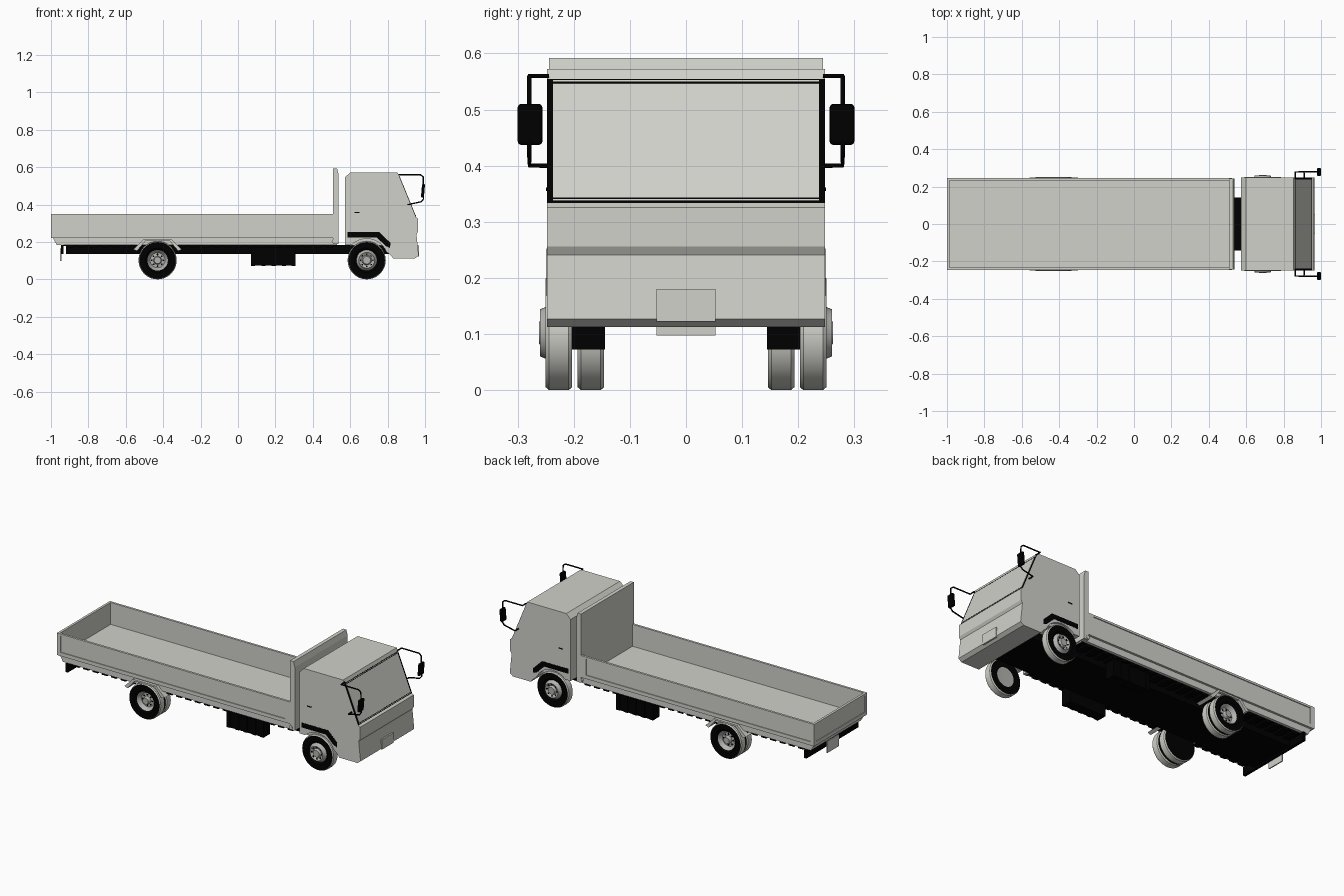
import bpy, bmesh, math
from mathutils import Vector

cube = bpy.data.objects.get("Cube")
if cube:
    bpy.data.objects.remove(cube, do_unlink=True)


def material(name, rgb):
    m = bpy.data.materials.new(name)
    m.use_nodes = True
    m.diffuse_color = (*rgb, 1)
    m.node_tree.nodes["Principled BSDF"].inputs["Base Color"].default_value = (*rgb, 1)
    return m


BODY = material("warm light grey", (0.64, 0.64, 0.595))
BLACK = material("black", (0.0, 0.0, 0.0))
METAL = material("wheel grey", (0.45, 0.45, 0.43))


def finish(name, bm, mats, smooth=False):
    bmesh.ops.remove_doubles(bm, verts=bm.verts, dist=1e-5)
    bmesh.ops.recalc_face_normals(bm, faces=bm.faces)
    me = bpy.data.meshes.new(name)
    bm.to_mesh(me)
    bm.free()
    for m in mats:
        me.materials.append(m)
    ob = bpy.data.objects.new(name, me)
    bpy.context.collection.objects.link(ob)
    if smooth:
        bpy.ops.object.select_all(action='DESELECT')
        ob.select_set(True)
        bpy.context.view_layer.objects.active = ob
        bpy.ops.object.shade_smooth_by_angle(angle=math.radians(35))
    return ob


def prism(name, pts, y0, y1, mat, bevel=0):
    """Extrude an x-z outline from y0 to y1."""
    bm = bmesh.new()
    a = [bm.verts.new((x, y0, z)) for x, z in pts]
    b = [bm.verts.new((x, y1, z)) for x, z in pts]
    bm.faces.new(a)
    bm.faces.new(b[::-1])
    for i in range(len(pts)):
        j = (i + 1) % len(pts)
        bm.faces.new((a[i], b[i], b[j], a[j]))
    ob = finish(name, bm, [mat])
    if bevel:
        mod = ob.modifiers.new("bevel", 'BEVEL')
        mod.width, mod.segments = bevel, 2


def box(name, x0, x1, y0, y1, z0, z1, mat):
    prism(name, [(x0, z0), (x1, z0), (x1, z1), (x0, z1)], y0, y1, mat)


def lathe(name, cx, cz, profile, mats, side, n=36):
    """Spin (radius, y, material index) points about the axle."""
    bm = bmesh.new()
    rings = []
    for r, y, _ in profile:
        rings.append([bm.verts.new((cx + r * math.cos(t), side * y, cz + r * math.sin(t)))
                      for t in (2 * math.pi * k / n for k in range(n))])
    for i in range(len(rings) - 1):
        for k in range(n):
            j = (k + 1) % n
            f = bm.faces.new((rings[i][k], rings[i][j], rings[i + 1][j], rings[i + 1][k]))
            f.material_index = profile[i][2]
    bmesh.ops.dissolve_degenerate(bm, dist=1e-6, edges=bm.edges)
    finish(name, bm, mats, True)


def tube(name, pts, radius, mat):
    cu = bpy.data.curves.new(name, 'CURVE')
    cu.dimensions = '3D'
    cu.bevel_depth, cu.bevel_resolution, cu.use_fill_caps = radius, 1, True
    sp = cu.splines.new('POLY')
    sp.points.add(len(pts) - 1)
    for p, co in zip(sp.points, pts):
        p.co = (*co, 1)
    cu.materials.append(mat)
    ob = bpy.data.objects.new(name, cu)
    bpy.context.collection.objects.link(ob)


# Cab shell with the wheel arch cut into its outline
FX, RX, WZ = 0.688, -0.43, 0.102
arch = [(FX + 0.115 * math.cos(math.radians(a)), WZ + 0.115 * math.sin(math.radians(a)))
        for a in range(134, 14, -10)]
cab = [(0.572, 0.545), (0.572, 0.185)] + arch + [
    (0.815, 0.13), (0.83, 0.112), (0.946, 0.112), (0.966, 0.127),
    (0.954, 0.241), (0.963, 0.256), (0.963, 0.325), (0.951, 0.333), (0.853, 0.572), (0.6, 0.572)]
prism("cab", cab, -0.248, 0.248, BODY)
box("wheel_housing", 0.6, 0.8, -0.235, 0.235, 0.182, 0.225, BODY)
box("front_plate", 0.957, 0.969, -0.053, 0.053, 0.122, 0.18, BODY)

# Windscreen: black surround plate with a pane on top
low, high = Vector((0.951, 0.333)), Vector((0.853, 0.572))
up = (high - low).normalized()
out = Vector((up.y, -up.x))


def screen(name, t0, t1, d0, d1, w, mat):
    pts = [low + up * t0 + out * d0, low + up * t0 + out * d1,
           low + up * t1 + out * d1, low + up * t1 + out * d0]
    prism(name, [tuple(p) for p in pts], -w, w, mat)


screen("windscreen_surround", 0.0, 0.239, -0.003, 0.0012, 0.2478, BLACK)
screen("windscreen_pane", 0.004, 0.236, 0.0, 0.0026, 0.237, BODY)
for t, part in ((0.007, "lower"), (0.230, "upper")):
    screen("windscreen_seal_" + part, t, t + 0.003, 0.001, 0.0032, 0.237, BLACK)

# Chassis with cross members that show below the bed
box("chassis_frame", -0.92, 0.84, -0.142, 0.142, 0.135, 0.184, BLACK)
box("bed_underside", -0.94, 0.53, -0.216, 0.216, 0.179, 0.186, BLACK)
for k in range(24):
    x = -0.91 + k * 0.06
    box(f"cross_member_{k}", x, x + 0.035, -0.216, 0.216, 0.168, 0.182, BLACK)
box("rear_bumper", -0.947, -0.932, -0.24, 0.24, 0.135, 0.185, BLACK)
box("rear_plate", -0.951, -0.945, -0.053, 0.053, 0.097, 0.165, BODY)

# Cargo bed
prism("bed_floor", [(-0.97, 0.185), (-0.99, 0.222), (0.53, 0.222), (0.53, 0.185)], -0.232, 0.232, BODY)
box("tailgate", -0.996, -0.986, -0.24, 0.24, 0.222, 0.35, BODY)
prism("headboard", [(0.508, 0.19), (0.508, 0.592), (0.53, 0.592), (0.538, 0.56), (0.538, 0.19)],
      -0.244, 0.244, BODY)
for y0, y1, z0, z1, part in ((-0.245, 0.245, 0.222, 0.243, "lower"), (-0.245, 0.245, 0.338, 0.35, "upper"),
                             (-0.245, -0.225, 0.243, 0.338, "right"), (0.225, 0.245, 0.243, 0.338, "left")):
    box("tailgate_border_" + part, -1.0, -0.99, y0, y1, z0, z1, BODY)

# Parts on both sides
mirror_path = [(0.862, 0.244, 0.56), (0.862, 0.279, 0.56), (0.975, 0.279, 0.56),
               (0.99, 0.279, 0.548), (0.992, 0.279, 0.43), (0.98, 0.279, 0.415),
               (0.91, 0.279, 0.40), (0.91, 0.244, 0.40)]
# radius, y, and material of the band that follows
tyre = [(0.055, 0.241, 1), (0.066, 0.25, 1), (0.097, 0.25, 0), (0.102, 0.244, 0),
        (0.102, 0.209, 0), (0.097, 0.203, 1), (0.055, 0.205, 2), (0, 0.206, 2)]
front_hub = [(0, 0.262, 2), (0.02, 0.262, 2), (0.026, 0.25, 2), (0.042, 0.26, 2), (0.046, 0.25, 2)]
rear_hub = [(0, 0.242, 2), (0.018, 0.242, 2), (0.022, 0.222, 2), (0.04, 0.22, 2), (0.052, 0.236, 2)]
MATS = [BODY, BLACK, METAL]

for s, tag in ((1, "left"), (-1, "right")):
    # Bed side board: panel with a raised border
    box("side_board_" + tag, -0.994, 0.51, s * 0.232, s * 0.24, 0.222, 0.35, BODY)
    for x0, x1, z0, z1, part in ((-1, 0.51, 0.222, 0.243, "lower"), (-1, 0.51, 0.338, 0.35, "upper"),
                                 (-1, -0.975, 0.243, 0.338, "rear"), (0.475, 0.51, 0.243, 0.338, "front")):
        box(f"side_border_{part}_{tag}", x0, x1, s * 0.235, s * 0.245, z0, z1, BODY)
    lathe("rope_hook_" + tag, 0.512, 0.203, [(0, 0.246, 0), (0.011, 0.246, 0), (0.011, 0.225, 0), (0, 0.225, 0)],
          MATS, s, 12)

    # Wheels
    lathe("front_wheel_" + tag, FX, WZ, front_hub + tyre, MATS, s)
    lathe("rear_outer_wheel_" + tag, RX, WZ, rear_hub + tyre, MATS, s)
    lathe("rear_inner_wheel_" + tag, RX, WZ,
          [(0, 0.185, 1)] + [(r, y - 0.057, min(m, 1)) for r, y, m in tyre], MATS, s)
    for cx, y, rr, label in ((FX, 0.2565, 0.034, "front"), (RX, 0.223, 0.031, "rear")):
        for k in range(8):
            a = 2 * math.pi * k / 8
            lathe(f"{label}_wheel_hole_{tag}_{k}", cx + rr * math.cos(a), WZ + rr * math.sin(a),
                  [(0, y, 1), (0.005, y, 1), (0.005, y - 0.006, 1), (0, y - 0.006, 1)], MATS, s, 8)

    # Rear mudguard ribbon over the twin wheels
    prism("rear_mudguard_" + tag,
          [(-0.56, 0.16), (-0.505, 0.214), (-0.355, 0.214), (-0.30, 0.16), (-0.32, 0.152),
           (-0.365, 0.205), (-0.495, 0.205), (-0.54, 0.152)], s * 0.14, s * 0.249, BODY)

    # Black arch trim and door handle on the cab side
    prism("arch_trim_" + tag,
          [(0.585, 0.224), (0.585, 0.252), (0.757, 0.252), (0.815, 0.195), (0.813, 0.168),
           (0.79, 0.178), (0.742, 0.224)], s * 0.244, s * 0.249, BLACK)
    box("door_handle_" + tag, 0.622, 0.65, s * 0.245, s * 0.2495, 0.355, 0.361, BLACK)

    # Side tank with ribs
    box("side_tank_" + tag, 0.07, 0.307, s * 0.144, s * 0.202, 0.073, 0.174, BLACK)
    for x in (0.07, 0.125, 0.18, 0.235, 0.286):
        box(f"tank_rib_{tag}_{x}", x, x + 0.022, s * 0.144, s * 0.205, 0.072, 0.175, BLACK)

    # Mirror and its arm
    tube("mirror_arm_" + tag, [(x, s * y, z) for x, y, z in mirror_path], 0.004, BLACK)
    prism("mirror_head_" + tag, [(0.978, 0.437), (0.994, 0.437), (1.0, 0.51), (0.984, 0.51)],
          s * 0.256, s * 0.30, BLACK, 0.006)
